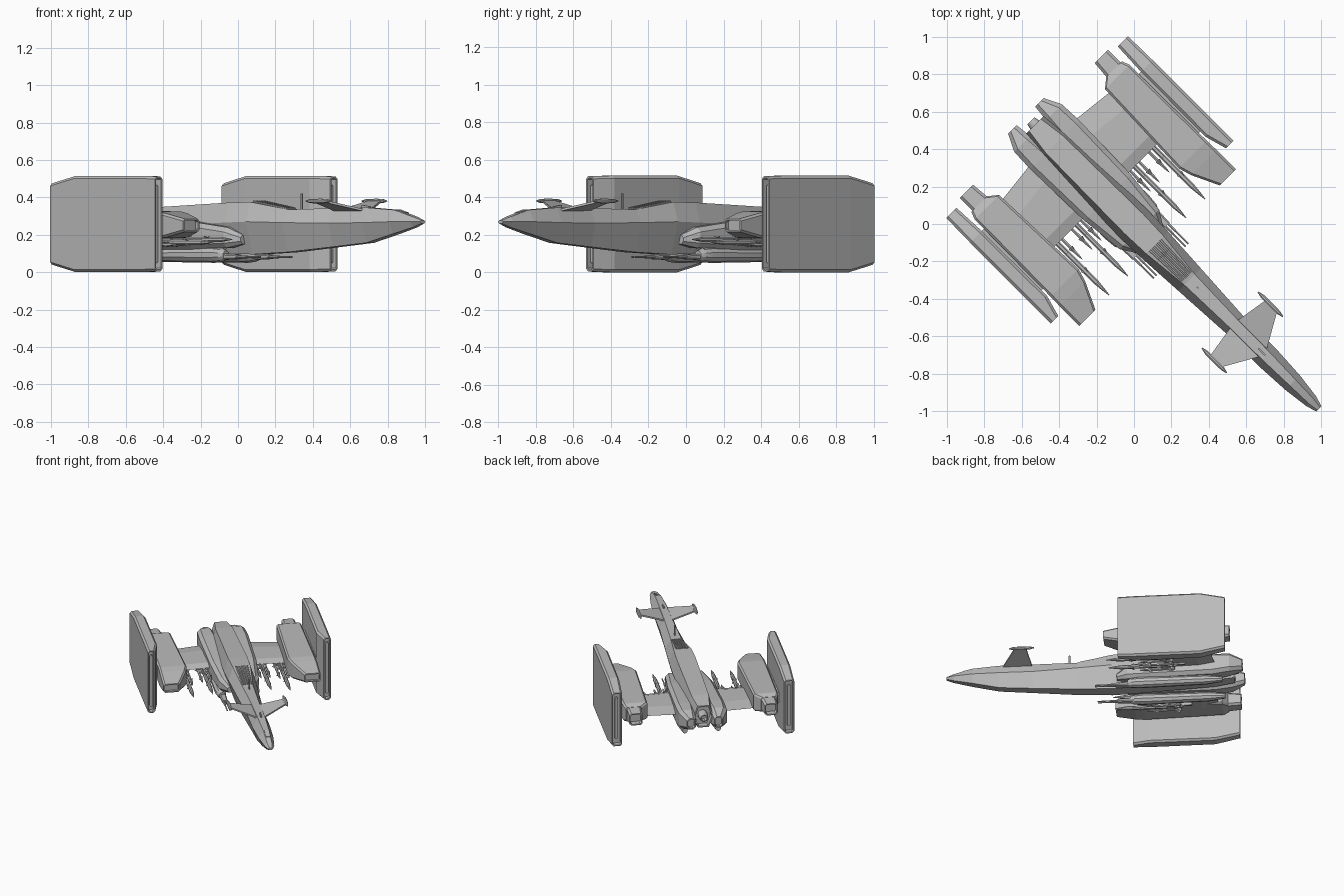
import bpy, bmesh, math
from mathutils import Matrix, Vector

if "Cube" in bpy.data.objects:
    bpy.data.objects.remove(bpy.data.objects["Cube"])

hull = bpy.data.materials.new("hull_grey")
hull.use_nodes = True
GREY = (0.5, 0.5, 0.5, 1)
hull.diffuse_color = GREY
hull.node_tree.nodes["Principled BSDF"].inputs["Base Color"].default_value = GREY

# Parts are laid out nose along +x, then the ship is turned to its heading
HEADING = Matrix.Rotation(-math.pi / 4, 4, 'Z')


def finish(name, bm, side=1, smooth=False):
    if side < 0:
        bmesh.ops.scale(bm, vec=(1, -1, 1), verts=bm.verts)
    bmesh.ops.recalc_face_normals(bm, faces=bm.faces)
    bm.transform(HEADING)
    mesh = bpy.data.meshes.new(name)
    bm.to_mesh(mesh)
    bm.free()
    mesh.materials.append(hull)
    ob = bpy.data.objects.new(name, mesh)
    bpy.context.collection.objects.link(ob)
    if smooth:
        bpy.context.view_layer.objects.active = ob
        ob.select_set(True)
        bpy.ops.object.shade_smooth_by_angle()
        ob.select_set(False)
    return ob


def loft(name, rings, side=1, inset=0, depth=0, ends="both", smooth=False):
    """Skin a row of equal rings; the end caps may be sunk as openings."""
    bm = bmesh.new()
    rows = [[bm.verts.new(p) for p in ring] for ring in rings]
    n = len(rows[0])
    for a, b in zip(rows, rows[1:]):
        for i in range(n):
            j = (i + 1) % n
            bm.faces.new((a[i], a[j], b[j], b[i]))
    rear, front = bm.faces.new(rows[0][::-1]), bm.faces.new(rows[-1])
    bmesh.ops.recalc_face_normals(bm, faces=bm.faces)
    if inset:
        caps = {"both": [rear, front], "rear": [rear], "front": [front]}[ends]
        bmesh.ops.inset_individual(bm, faces=caps, thickness=inset)
        for f in caps:
            push = f.normal.copy() * -depth
            bmesh.ops.translate(bm, verts=bmesh.ops.extrude_discrete_faces(
                bm, faces=[f])["faces"][0].verts[:], vec=push)
    return finish(name, bm, side, smooth)


def block(name, rows, bevel, **kw):
    """Loft of bevelled rectangles: x, y0, y1, z0, z1."""
    rings = []
    for x, y0, y1, z0, z1 in rows:
        c = min(bevel, (y1 - y0) * 0.3, (z1 - z0) * 0.3)
        rings.append([(x, y0 + c, z0), (x, y1 - c, z0), (x, y1, z0 + c), (x, y1, z1 - c),
                      (x, y1 - c, z1), (x, y0 + c, z1), (x, y0, z1 - c), (x, y0, z0 + c)])
    return loft(name, rings, **kw)


def tube(name, profile, y, z, n=8, **kw):
    """Turned shape along x from (x, radius) pairs."""
    angles = [2 * math.pi * (i + 0.5) / n for i in range(n)]
    return loft(name, [[(x, y + r * math.cos(a), z + r * math.sin(a)) for a in angles]
                       for x, r in profile], **kw)


def panel(name, outline, thick, axis=(0, 0, 1), **kw):
    """Flat plate from an outline, thickened along an axis."""
    off = Vector(axis) * thick / 2
    return loft(name, [[Vector(p) - off for p in outline], [Vector(p) + off for p in outline]], **kw)


# Fuselage: x, top half width, waist half width, keel half width, top, waist, keel height
FUSELAGE = [(-.75, .045, .075, .04, .325, .235, .15), (-.6, .065, .09, .05, .345, .24, .13),
            (0, .072, .105, .05, .372, .265, .10), (.16, .066, .1, .05, .375, .27, .095),
            (.42, .04, .085, .045, .335, .265, .107), (.75, .03, .066, .035, .342, .262, .135),
            (1.0, .028, .066, .03, .345, .265, .157), (1.2, .022, .055, .028, .333, .27, .205),
            (1.34, .018, .037, .018, .296, .27, .24), (1.397, .01, .02, .01, .277, .27, .26)]
loft("fuselage", [[(x, -a, t), (x, -w, m), (x, -b, k), (x, b, k), (x, w, m), (x, a, t)]
                  for x, a, w, b, t, m, k in FUSELAGE], inset=.012, depth=.05, ends="rear")
tube("tail_nozzle", [(-.78, .028), (-.74, .036), (-.68, .036)], 0, .235, n=12,
     inset=.008, depth=.04, ends="rear", smooth=True)

# Lengthwise louvres behind the neck, and the canopy plate on the nose
for i in range(5):
    y = (i - 2) * .02
    block("louvre", [(.16, y - .006, y + .006, .365, .383), (.4, y * .8 - .005, y * .8 + .005, .328, .346)], .002)
panel("canopy", [(1.21, -.016, .333), (1.28, -.014, .315), (1.28, .014, .315), (1.21, .016, .333)], .006)

# Short mast and a small antenna further forward
block("mast", [(.475, -.003, .003, .33, .42), (.487, -.003, .003, .33, .42)], .001)
block("antenna", [(.94, -.005, .005, .33, .36), (1.0, -.005, .005, .33, .352)], .001)

for side in (-1, 1):
    tag = "left_" if side > 0 else "right_"

    # Foreplane with a tip tank
    panel(tag + "foreplane", [(.755, .02, .33), (.98, .02, .33), (.875, .205, .377), (.785, .205, .377)],
          .012, side=side)
    tube(tag + "foreplane_tank", [(.725, .003), (.76, .012), (.84, .014), (.885, .011), (.914, .003)],
         .212, .38, side=side, smooth=True)

    # Shoulder nacelle running along the fuselage over the wing root
    block(tag + "shoulder_nacelle", [(-.817, .07, .135, .17, .26), (-.725, .06, .18, .14, .29),
                                     (-.6, .05, .185, .12, .29), (-.2, .05, .175, .12, .27),
                                     (.04, .05, .15, .13, .24), (.12, .05, .1, .15, .2)],
          .025, side=side, inset=.008, depth=.03, ends="rear")

    # Round belly pod with its guns
    tube(tag + "belly_pod", [(-.67, .02), (-.55, .036), (-.05, .042), (.01, .036), (.035, .024)],
         .125, .092, n=10, side=side, smooth=True)
    for y in (.11, .13):
        tube(tag + "gun_barrel", [(-.05, .008), (.18, .008), (.19, .005), (.28, .005)],
             y, .082, n=6, side=side)
    block(tag + "gun_housing", [(.0, .095, .145, .065, .1), (.13, .1, .14, .07, .095)], .008, side=side)

    # Main wing
    sections = []
    for y, rear, front, z in ((.05, -.63, -.215, .21), (.45, -.585, -.215, .2)):
        sections.append([(rear, y, z), (rear + .12, y, z + .018), (front - .06, y, z + .018),
                         (front, y, z), (front - .06, y, z - .018), (rear + .12, y, z - .018)])
    loft(tag + "wing", sections, side=side)

    # Wing pod with a narrow tail nozzle and wedge nose
    block(tag + "wing_pod", [(-.66, .45, .57, .2, .315), (-.62, .40, .585, .19, .33),
                             (-.04, .38, .59, .18, .325), (.03, .4, .592, .185, .315),
                             (.178, .47, .592, .215, .285)],
          .012, side=side, inset=.01, depth=.02, ends="front")
    block(tag + "pod_nozzle", [(-.757, .46, .56, .21, .305), (-.64, .45, .56, .2, .315)],
          .015, side=side, inset=.01, depth=.05, ends="rear")
    block(tag + "pod_pylon", [(-.55, .55, .63, .21, .3), (-.1, .55, .63, .21, .3)], .01, side=side)

    # Tall outer plate, open at both ends
    block(tag + "outer_plate", [(-.733, .61, .687, .04, .475), (-.55, .602, .69, 0, .515),
                                (-.06, .6, .69, 0, .515), (.062, .634, .69, .004, .512)],
          .014, side=side, inset=.01, depth=.04)
    block(tag + "plate_core", [(-.71, .638, .662, .09, .425), (.045, .65, .674, .05, .465)], .006, side=side)

    # Stores under the wing: two long missiles, each with a pair of short ones
    for y, z in ((.22, .175), (.363, .16)):
        tube(tag + "long_missile", [(-.34, .009), (-.32, .015), (.08, .015), (.13, .009), (.175, .002)],
             y, z, side=side, smooth=True)
        block(tag + "missile_rail", [(-.4, y - .008, y + .008, z, .205), (-.14, y - .008, y + .008, z, .2)],
              .002, side=side)
        shots = [(y, z, -.32, .036), (y, z, -.02, .026)]
        for dy in (-.034, .034):
            tube(tag + "short_missile", [(-.32, .008), (-.13, .01), (-.09, .007), (-.06, .001)],
                 y + dy, z - .012, n=6, side=side, smooth=True)
            block(tag + "missile_arm", [(-.27, min(y, y + dy), max(y, y + dy), z - .012, z),
                                        (-.22, min(y, y + dy), max(y, y + dy), z - .012, z)],
                  .002, side=side)
            shots += [(y + dy, z - .012, -.31, .024), (y + dy, z - .012, -.15, .02)]
        # Crossed fins on every missile
        for fy, fz, x, span in shots:
            for angle in (math.pi / 4, 3 * math.pi / 4):
                d = Vector((0, math.cos(angle), math.sin(angle))) * span
                c = Vector((x, fy, fz))
                fwd = Vector((span * 1.6, 0, 0))
                panel(tag + "missile_fin", [c - d, c + d, c + d * .3 + fwd, c - d * .3 + fwd], .003,
                      axis=(0, -math.sin(angle), math.cos(angle)), side=side)
